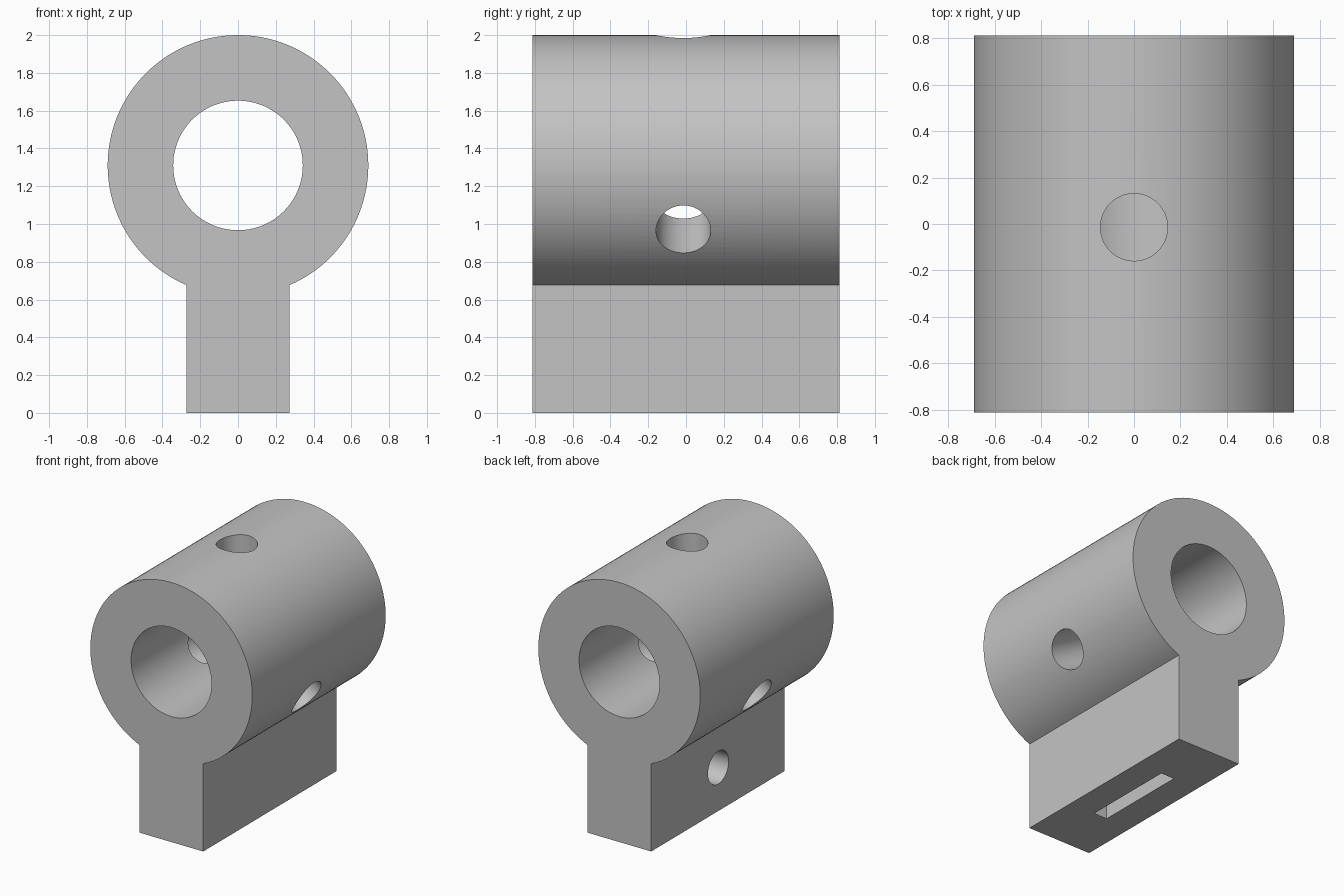
import bpy, bmesh
from math import sin, cos, asin, pi, radians
from mathutils import Matrix, Vector

AXIS_Z, OUTER, BORE = 1.31, 0.69, 0.343      # barrel centre height and radii
HALF_LEN, HALF_FOOT = 0.812, 0.272           # half length, half foot width
HOLE_Y = -0.014

cube = bpy.data.objects.get("Cube")
if cube:
    bpy.data.objects.remove(cube, do_unlink=True)

grey = bpy.data.materials.new("mid grey")
grey.use_nodes = True
grey.diffuse_color = (0.55, 0.55, 0.55, 1)
grey.node_tree.nodes["Principled BSDF"].inputs["Base Color"].default_value = grey.diffuse_color


def make_object(name, bm):
    bmesh.ops.recalc_face_normals(bm, faces=bm.faces)
    mesh = bpy.data.meshes.new(name)
    bm.to_mesh(mesh)
    bm.free()
    mesh.materials.append(grey)
    obj = bpy.data.objects.new(name, mesh)
    bpy.context.collection.objects.link(obj)
    return obj


def rod(name, start, end, radius, segments=64):
    """Cylinder between two points."""
    start, end = Vector(start), Vector(end)
    axis = end - start
    turn = axis.to_track_quat("Z", "Y").to_matrix().to_4x4()
    bm = bmesh.new()
    bmesh.ops.create_cone(bm, cap_ends=True, segments=segments, radius1=radius,
                          radius2=radius, depth=axis.length,
                          matrix=Matrix.Translation((start + end) / 2) @ turn)
    return make_object(name, bm)


def box(name, low, high):
    low, high = Vector(low), Vector(high)
    bm = bmesh.new()
    bmesh.ops.create_cube(bm, size=1, matrix=Matrix.Translation((low + high) / 2)
                          @ Matrix.Diagonal((*(high - low), 1)))
    return make_object(name, bm)


# Barrel and foot: one keyhole profile extruded front to back
bm = bmesh.new()
gap = asin(HALF_FOOT / OUTER)
steps = 112
angles = [-pi / 2 + gap + (2 * pi - 2 * gap) * i / steps for i in range(steps + 1)]
outline = [(OUTER * cos(a), AXIS_Z + OUTER * sin(a)) for a in angles]
outline += [(-HALF_FOOT, 0), (HALF_FOOT, 0)]
face = bm.faces.new([bm.verts.new((x, -HALF_LEN, z)) for x, z in outline])
extruded = bmesh.ops.extrude_face_region(bm, geom=[face], use_keep_orig=True)
bmesh.ops.translate(bm, vec=(0, 2 * HALF_LEN, 0),
                    verts=[v for v in extruded["geom"] if isinstance(v, bmesh.types.BMVert)])
body = make_object("shaft_mount", bm)

# Main bore
cutters = [rod("bore_cutter", (0, -1, AXIS_Z), (0, 1, AXIS_Z), BORE, 96)]

# Three radial screw holes, evenly spaced around the barrel
for degrees in (90, 210, 330):
    a = radians(degrees)
    cutters.append(rod("screw_hole_cutter", (0, HOLE_Y, AXIS_Z),
                       (cos(a), HOLE_Y, AXIS_Z + sin(a)), 0.145))

# Slot in the underside, and the side hole that meets it
cutters.append(box("slot_cutter", (-0.057, -0.365, -0.1), (0.057, 0.365, 0.7)))
cutters.append(rod("side_hole_cutter", (-0.5, -0.005, 0.335), (0, -0.005, 0.335), 0.126))

bpy.context.view_layer.objects.active = body
for cutter in cutters:
    cutter.hide_render = True
    cut = body.modifiers.new("cut", "BOOLEAN")
    cut.operation, cut.solver, cut.object = "DIFFERENCE", "EXACT", cutter
    bpy.ops.object.modifier_apply(modifier=cut.name)
    bpy.data.objects.remove(cutter, do_unlink=True)

bpy.ops.object.select_all(action="DESELECT")
body.select_set(True)
bpy.ops.object.shade_smooth_by_angle(angle=radians(30))
